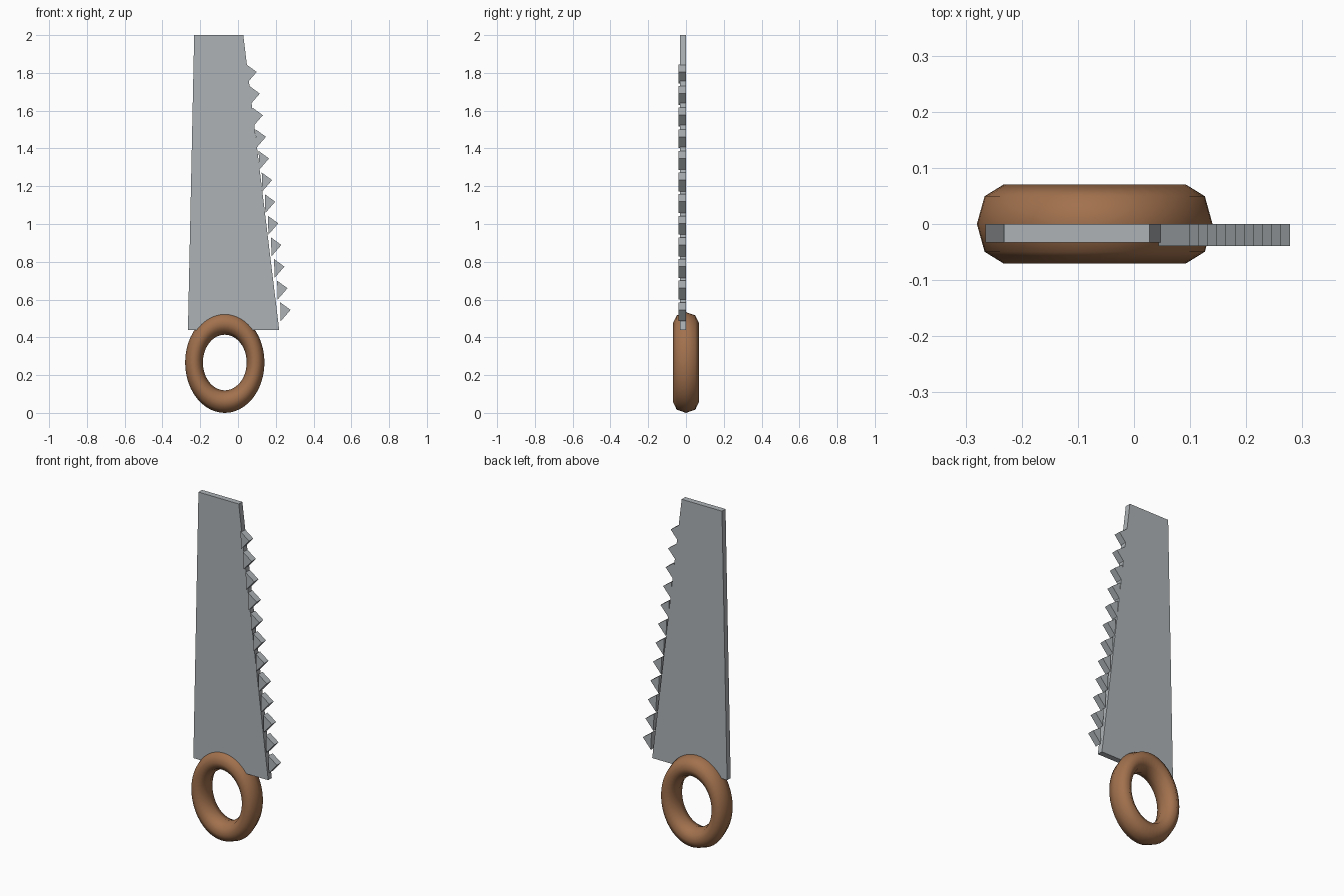
import bpy, math

if "Cube" in bpy.data.objects:
    bpy.data.objects.remove(bpy.data.objects["Cube"])


def make_material(name, color):
    m = bpy.data.materials.new(name)
    m.diffuse_color = (*color, 1)
    m.use_nodes = True
    m.node_tree.nodes["Principled BSDF"].inputs["Base Color"].default_value = m.diffuse_color
    return m


steel = make_material("steel grey", (0.42, 0.45, 0.47))
wood = make_material("wood brown", (0.36, 0.165, 0.075))


def make_object(name, verts, faces, mat):
    mesh = bpy.data.meshes.new(name)
    mesh.from_pydata(verts, [], faces)
    mesh.materials.append(mat)
    obj = bpy.data.objects.new(name, mesh)
    bpy.context.collection.objects.link(obj)
    return obj


def plate(name, outline, y0, y1, mat):
    """Extrude a counter-clockwise x-z outline from y0 (front) to y1 (back)."""
    n = len(outline)
    verts = [(x, y, z) for y in (y0, y1) for x, z in outline]
    faces = [tuple(range(n)), tuple(reversed(range(n, 2 * n)))]
    faces += [(i, i + n, (i + 1) % n + n, (i + 1) % n) for i in range(n)]
    return make_object(name, verts, faces, mat)


# Tapered blade
plate("blade", [(-0.265, 0.44), (0.218, 0.44), (0.028, 2.0), (-0.232, 2.0)],
      -0.033, 0.0, steel)

# Row of twelve teeth, drifting outward toward the handle
for i in range(12):
    tip_x = 0.099 + 0.0163 * i
    tip_z = 1.805 - 0.1145 * i
    plate(f"tooth_{i + 1}", [(tip_x - 0.055, tip_z + 0.04),
                             (tip_x - 0.052, tip_z - 0.06),
                             (tip_x, tip_z)], -0.039, 0.0, steel)

# Oval ring handle with an eight-sided section
MAJOR, MINOR = 48, 8
verts, faces = [], []
for i in range(MAJOR):
    a = 2 * math.pi * i / MAJOR
    for j in range(MINOR):
        b = 2 * math.pi * j / MINOR
        r = 0.163 + 0.047 * math.cos(b)
        verts.append((-0.07 + r * math.cos(a), 0.07 * math.sin(b),
                      0.2667 + 1.27 * r * math.sin(a)))
        i2, j2 = (i + 1) % MAJOR, (j + 1) % MINOR
        faces.append((i * MINOR + j, i * MINOR + j2,
                      i2 * MINOR + j2, i2 * MINOR + j))
handle = make_object("handle", verts, faces, wood)
for p in handle.data.polygons:
    p.use_smooth = True
